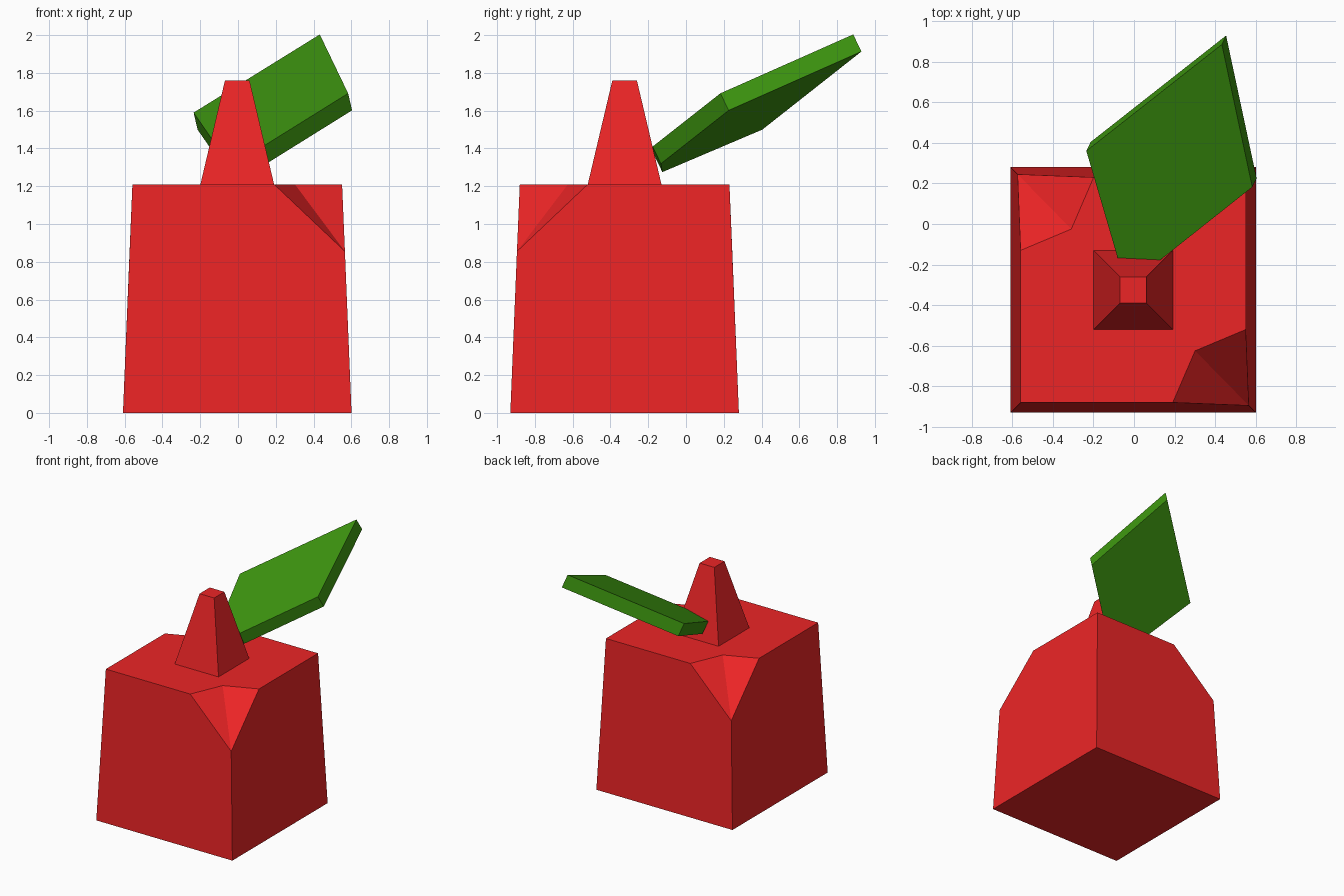
import bpy, bmesh
from mathutils import Vector

if "Cube" in bpy.data.objects:
    bpy.data.objects.remove(bpy.data.objects["Cube"])


def material(name, color):
    m = bpy.data.materials.new(name)
    m.diffuse_color = color
    m.use_nodes = True
    m.node_tree.nodes["Principled BSDF"].inputs["Base Color"].default_value = m.diffuse_color
    return m


def finish(bm, name, mat):
    bmesh.ops.remove_doubles(bm, verts=bm.verts[:], dist=1e-4)
    bmesh.ops.recalc_face_normals(bm, faces=bm.faces[:])
    mesh = bpy.data.meshes.new(name)
    bm.to_mesh(mesh)
    bm.free()
    mesh.materials.append(mat)
    bpy.context.collection.objects.link(bpy.data.objects.new(name, mesh))


red = material("red_skin", (0.84, 0.018, 0.019, 1))
green = material("leaf_green", (0.046, 0.30, 0.005, 1))

# Body and stem: half of the faces, repeated by a half turn about the centre
H = 1.21
centre = Vector((-0.004, -0.325, 0))
base_l, base_r = (-.605, -.605, 0), (.605, -.605, 0)
top_l = (-.555, -.555, H)
low, cut_a, inner, cut_b = (.57, -.57, .855), (.195, -.555, H), (.305, -.3, H), (.555, -.195, H)
stem_l, stem_r = (-.195, -.195, H), (.195, -.195, H)
tip_l, tip_r = (-.065, -.065, 1.76), (.065, -.065, 1.76)


def turn(p):
    return (-p[0], -p[1], p[2])


half = [
    (base_l, base_r, low, cut_a, top_l),                       # front wall
    (base_r, turn(base_l), turn(top_l), cut_b, low),           # right wall
    (cut_a, low, inner), (low, cut_b, inner),                  # folded corner cut
    (top_l, cut_a, inner, stem_r, stem_l),                     # top around the stem
    (inner, cut_b, turn(top_l), turn(stem_l), stem_r),
    (stem_l, stem_r, tip_r, tip_l),                            # stem sides
    (stem_r, turn(stem_l), turn(tip_l), tip_r),
]
caps = [(p, q, turn(p), turn(q)) for p, q in ((base_l, base_r), (tip_l, tip_r))]
faces = half + [[turn(p) for p in f] for f in half] + caps

bm = bmesh.new()
for f in faces:
    bm.faces.new([bm.verts.new(Vector(p) + centre) for p in f])
finish(bm, "fruit_body_and_stem", red)

# Leaf: tilted five-sided outline with thickness
outline = [(-.235, .36), (-.08, -.169), (.13, -.177), (.583, .182), (.433, .885)]
bm = bmesh.new()
face = bm.faces.new([bm.verts.new((x, y, 1.69 + .232 * (x - .58) + .493 * (y - .18)))
                     for x, y in outline])
copy = bmesh.ops.extrude_face_region(bm, geom=[face], use_keep_orig=True)
moved = [g for g in copy["geom"] if isinstance(g, bmesh.types.BMVert)]
bmesh.ops.translate(bm, verts=moved, vec=(.021, .044, -.09))
finish(bm, "leaf", green)
